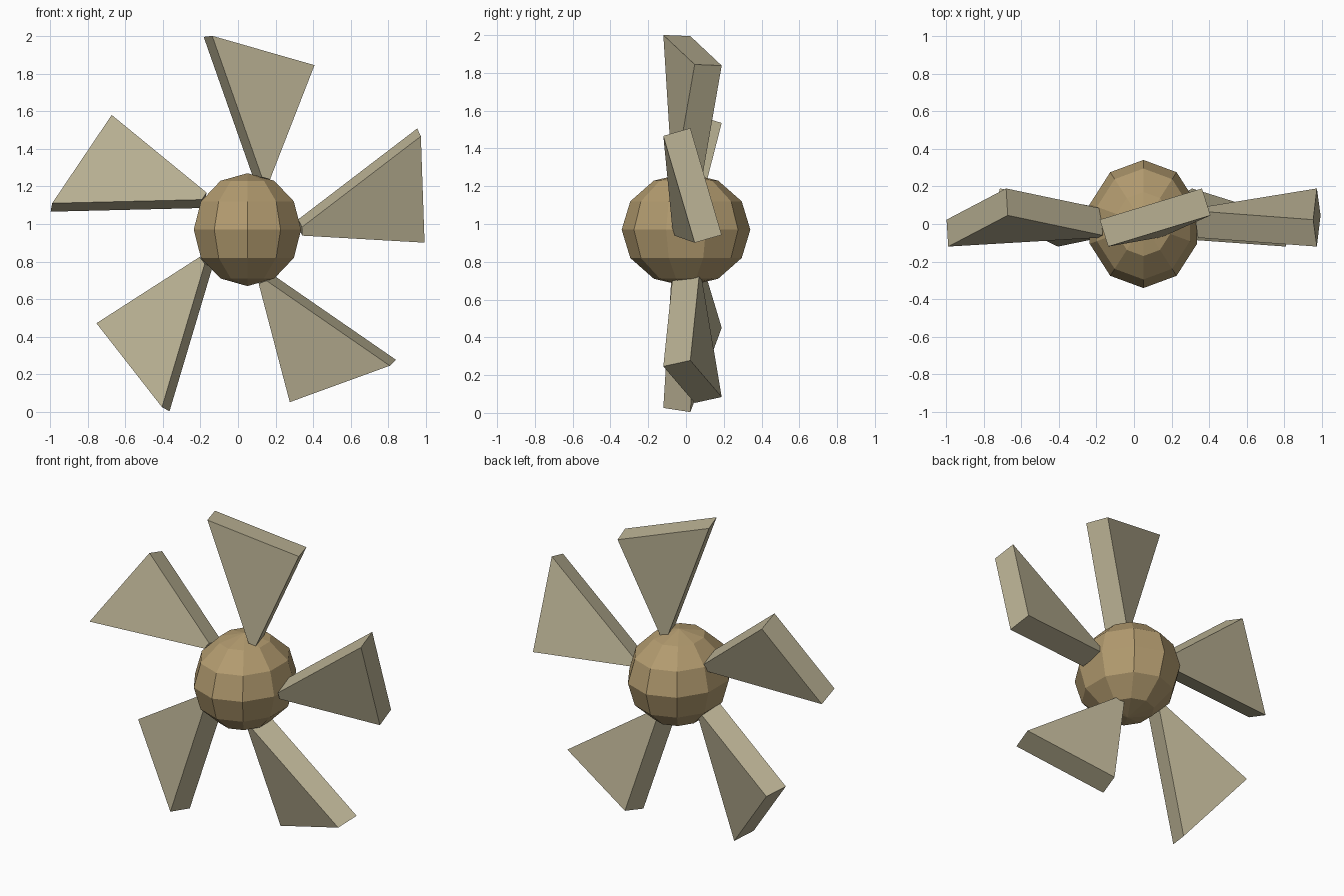
import bpy, bmesh
from math import radians, sin, cos
from mathutils import Vector

if "Cube" in bpy.data.objects:
    bpy.data.objects.remove(bpy.data.objects["Cube"])

CENTER = Vector((0.05, 0.0, 0.97))


def material(name, color):
    m = bpy.data.materials.new(name)
    m.diffuse_color = (*color, 1)
    m.use_nodes = True
    m.node_tree.nodes["Principled BSDF"].inputs["Base Color"].default_value = m.diffuse_color
    return m


def add_object(name, bm, mat):
    bmesh.ops.recalc_face_normals(bm, faces=bm.faces)
    mesh = bpy.data.meshes.new(name)
    bm.to_mesh(mesh)
    bm.free()
    mesh.materials.append(mat)
    obj = bpy.data.objects.new(name, mesh)
    bpy.context.collection.objects.link(obj)
    return obj


hub_mat = material("hub_brown", (0.45, 0.33, 0.16))
blade_mat = material("blade_tan", (0.50, 0.45, 0.30))

# Hub: faceted ball, slightly stretched front to back
bm = bmesh.new()
bmesh.ops.create_uvsphere(bm, u_segments=10, v_segments=6, radius=0.3)
bmesh.ops.scale(bm, vec=(1, 1.135, 1), verts=bm.verts)
hub = add_object("hub", bm, hub_mat)
hub.location = CENTER

# Blade outline on its front face: (sideways, depth, outward); the back is offset
THICKNESS = Vector((-0.042, 0.143, -0.018))
ROOT = [Vector((-0.003, -0.073, 0.29)), Vector((0.042, -0.06, 0.29))]
TIP = [Vector((-0.464, -0.12, 0.939)), Vector((0.102, 0.046, 0.939))]


def blade(name, angle):
    out = Vector((cos(angle), 0, sin(angle)))
    side = Vector((sin(angle), 0, -cos(angle)))
    bm = bmesh.new()
    rings = []
    for a, b in (ROOT, TIP):
        corners = (a, b, b + THICKNESS, a + THICKNESS)
        rings.append([bm.verts.new(side * p.x + Vector((0, p.y, 0)) + out * p.z)
                      for p in corners])
    root, tip = rings
    bm.faces.new(root)
    bm.faces.new(tip)
    for i in range(4):
        j = (i + 1) % 4
        bm.faces.new((root[i], root[j], tip[j], tip[i]))
    add_object(name, bm, blade_mat).location = CENTER


# Five pitched blades around the hub
for k in range(5):
    blade(f"blade_{k + 1}", radians(74 + 72 * k))
